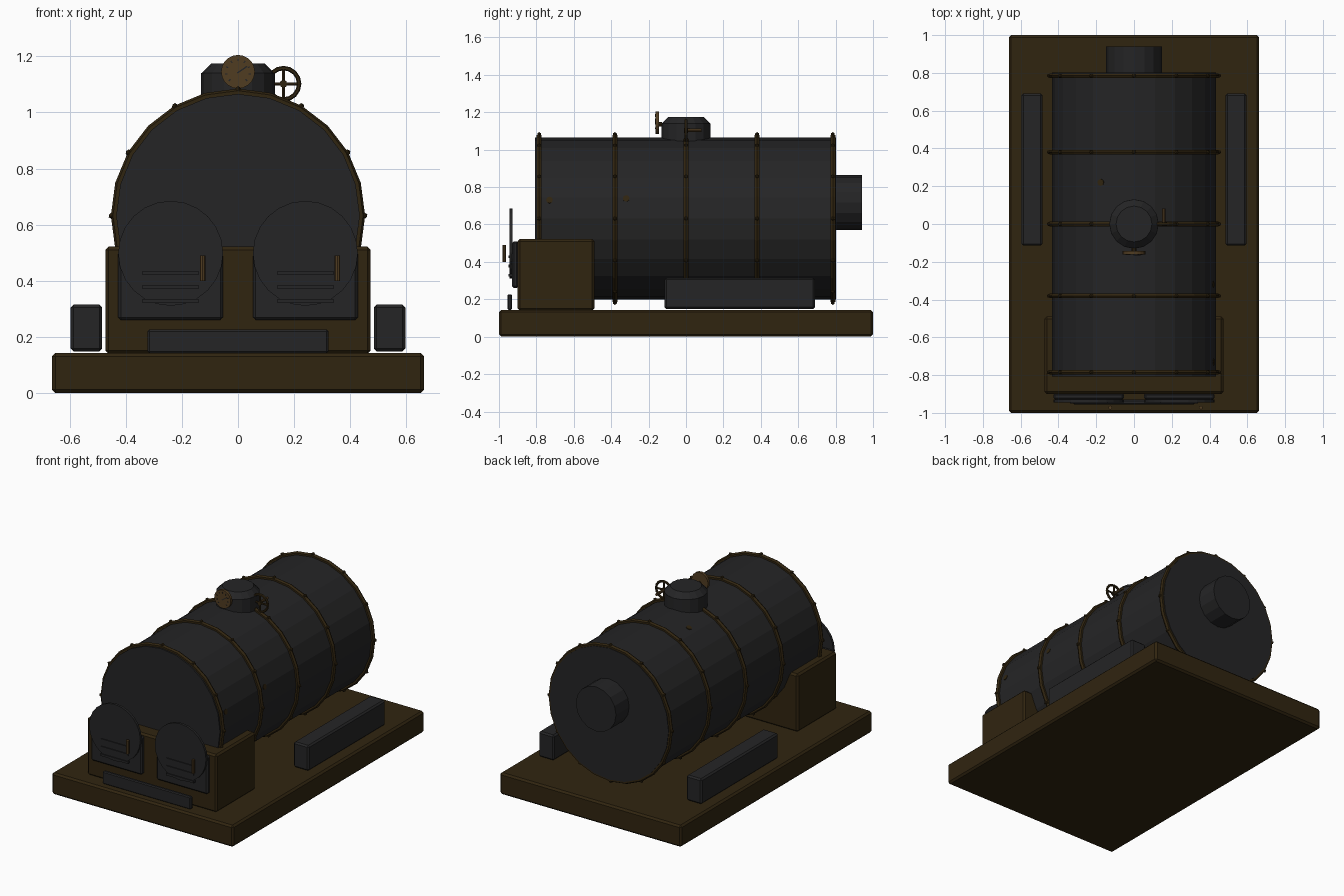
import bpy, math
from math import pi, sin, cos

if "Cube" in bpy.data.objects:
    bpy.data.objects.remove(bpy.data.objects["Cube"])


def mat(name, c):
    m = bpy.data.materials.new(name)
    m.diffuse_color = (*c, 1)
    m.use_nodes = True
    m.node_tree.nodes["Principled BSDF"].inputs["Base Color"].default_value = m.diffuse_color
    return m


IRON = mat("dark_iron", (0.018, 0.018, 0.019))
RUST = mat("rusty_brown", (0.030, 0.018, 0.005))
BRASS = mat("dull_brass", (0.080, 0.045, 0.015))
ALONG_Y = (pi / 2, 0, 0)


def finish(name, m, bevel=0):
    o = bpy.context.object
    o.name = name
    o.data.materials.append(m)
    if bevel:
        b = o.modifiers.new("bevel", "BEVEL")
        b.width = bevel
        b.segments = 1
    return o


def box(name, x, y, z, m, bevel=0, rot=(0, 0, 0)):
    bpy.ops.mesh.primitive_cube_add(
        size=1, location=(sum(x) / 2, sum(y) / 2, sum(z) / 2), rotation=rot)
    o = bpy.context.object
    o.scale = (x[1] - x[0], y[1] - y[0], z[1] - z[0])
    bpy.ops.object.transform_apply(location=False, rotation=False, scale=True)
    return finish(name, m, bevel)


def cyl(name, loc, r, h, m, sides=24, rot=(0, 0, 0), r2=None):
    bpy.ops.mesh.primitive_cone_add(vertices=sides, radius1=r, radius2=r if r2 is None else r2,
                                    depth=h, location=loc, rotation=rot)
    return finish(name, m)


def torus(name, loc, major, minor, m, n, k):
    bpy.ops.mesh.primitive_torus_add(major_radius=major, minor_radius=minor, major_segments=n,
                                     minor_segments=k, location=loc, rotation=ALONG_Y)
    return finish(name, m)


# Base and side boxes
box("base", (-0.663, 0.663), (-1, 1), (0, 0.143), RUST, 0.012)
for s in (-1, 1):
    box("side_box", (s * 0.54 - 0.056, s * 0.54 + 0.056), (-0.115, 0.69), (0.148, 0.315), IRON, 0.01)

# Boiler drum and rear outlet
CZ = 0.632
cyl("boiler", (0, -0.003, CZ), 0.434, 1.61, IRON, 24, ALONG_Y)
cyl("rear_outlet", (0, 0.86, 0.717), 0.147, 0.16, IRON, 16, ALONG_Y)

# Bands with rivets
for y in (-0.785, -0.38, 0, 0.38, 0.785):
    torus("band", (0, y, CZ), 0.438, 0.015, RUST, 24, 6)
    for i in range(12):
        a = i * pi / 6
        bpy.ops.mesh.primitive_ico_sphere_add(
            subdivisions=1, radius=0.012, location=(0.45 * cos(a), y, CZ + 0.45 * sin(a)))
        finish("rivet", RUST)

# Small rust spots on the drum
for y, a in ((-0.32, 0.25), (-0.73, 0.23), (0.22, 1.99)):
    cyl("rust_spot", (0.431 * cos(a), y, CZ + 0.431 * sin(a)), 0.018, 0.008, RUST, 8,
        (0, pi / 2 - a, 0))

# Steam dome
cyl("dome", (0, 0, 1.085), 0.131, 0.11, IRON, 16)
cyl("dome_cap", (0, 0, 1.157), 0.131, 0.036, IRON, 16, r2=0.095)

# Pressure gauge
GZ = 1.145
cyl("gauge", (0, -0.153, GZ), 0.06, 0.018, BRASS, 20, ALONG_Y)
cyl("gauge_stem", (0, -0.137, GZ - 0.01), 0.012, 0.02, RUST, 8, ALONG_Y)
for i in range(9):
    a = -pi / 4 + i * 1.5 * pi / 8
    x, z = 0.042 * cos(a), GZ + 0.042 * sin(a)
    box("gauge_tick", (x - 0.004, x + 0.004), (-0.165, -0.161), (z - 0.002, z + 0.002), IRON,
        rot=(0, -a, 0))
box("gauge_needle", (-0.006, 0.036), (-0.166, -0.161), (GZ + 0.005, GZ + 0.010), IRON,
    rot=(0, -0.6, 0))

# Valve wheel
W = (0.162, 0, 1.102)
torus("valve_wheel", W, 0.056, 0.008, RUST, 16, 6)
for r in (0, pi / 2):
    cyl("valve_spoke", W, 0.006, 0.11, RUST, 6, (0, r, 0))
cyl("valve_hub", W, 0.014, 0.02, RUST, 8, ALONG_Y)
cyl("valve_stem", (0.158, 0.04, 1.103), 0.009, 0.085, BRASS, 8, ALONG_Y)

# Firebox and ash drawer
box("firebox", (-0.473, 0.473), (-0.9, -0.49), (0.14, 0.522), RUST, 0.012)
box("ash_drawer", (-0.322, 0.322), (-0.955, -0.93), (0.143, 0.226), IRON, 0.006)

# Arched fire doors with vents and handles
for x in (-0.24, 0.24):
    box("door_plate", (x - 0.187, x + 0.187), (-0.93, -0.895), (0.26, 0.51), IRON, 0.01)
    cyl("door_arch", (x, -0.936, 0.498), 0.187, 0.016, IRON, 24, ALONG_Y)
    for z in (0.328, 0.378, 0.428):
        box("door_vent", (x - 0.1, x + 0.1), (-0.95, -0.925), (z - 0.007, z + 0.007), IRON)
    cyl("door_handle", (x + 0.114, -0.972, 0.445), 0.01, 0.09, BRASS, 8)
